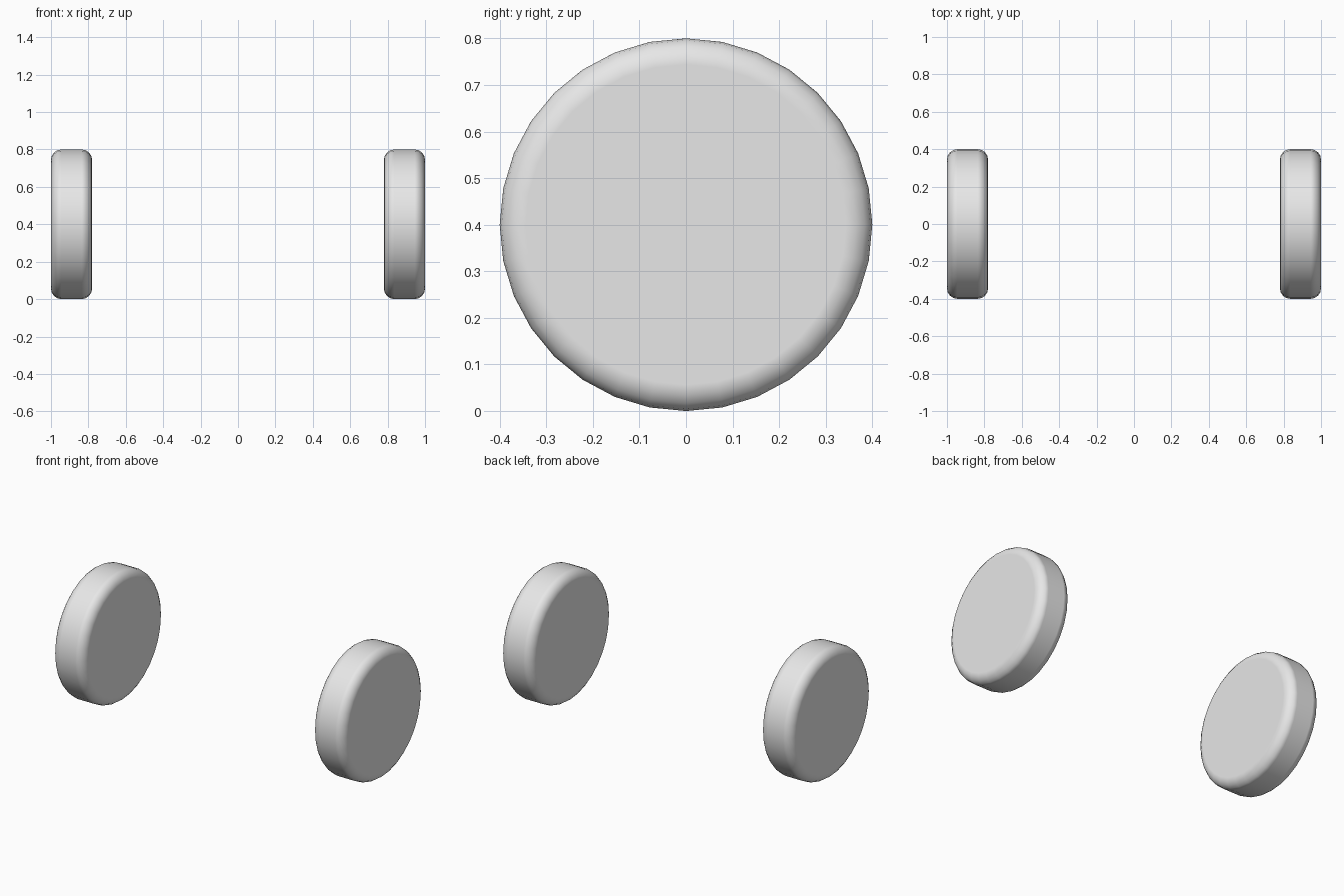
import bpy
import math

if "Cube" in bpy.data.objects:
    bpy.data.objects.remove(bpy.data.objects["Cube"])

RADIUS, WIDTH, BEVEL = 0.40, 0.22, 0.056

rubber = bpy.data.materials.new("light_grey")
rubber.diffuse_color = (0.8, 0.8, 0.8, 1.0)
rubber.use_nodes = True
rubber.node_tree.nodes["Principled BSDF"].inputs["Base Color"].default_value = rubber.diffuse_color


def wheel(name, x):
    # 32-sided disc with its axle along x
    bpy.ops.mesh.primitive_cylinder_add(
        vertices=32, radius=RADIUS, depth=WIDTH,
        location=(x, 0, RADIUS), rotation=(0, math.pi / 2, 0))
    ob = bpy.context.object
    ob.name = name
    ob.data.materials.append(rubber)
    bpy.ops.object.transform_apply(location=False, rotation=True, scale=True)
    for p in ob.data.polygons:
        p.use_smooth = True
    # rounded shoulders around both rims, flat caps kept flat
    bev = ob.modifiers.new("rounded_rim", 'BEVEL')
    bev.width = BEVEL
    bev.segments = 4
    bev.limit_method = 'ANGLE'
    bev.angle_limit = math.radians(40)
    bev.harden_normals = True
    return ob


# One wheel on each side
for name, side in (("left_wheel", -1), ("right_wheel", 1)):
    wheel(name, side * (1 - WIDTH / 2))
